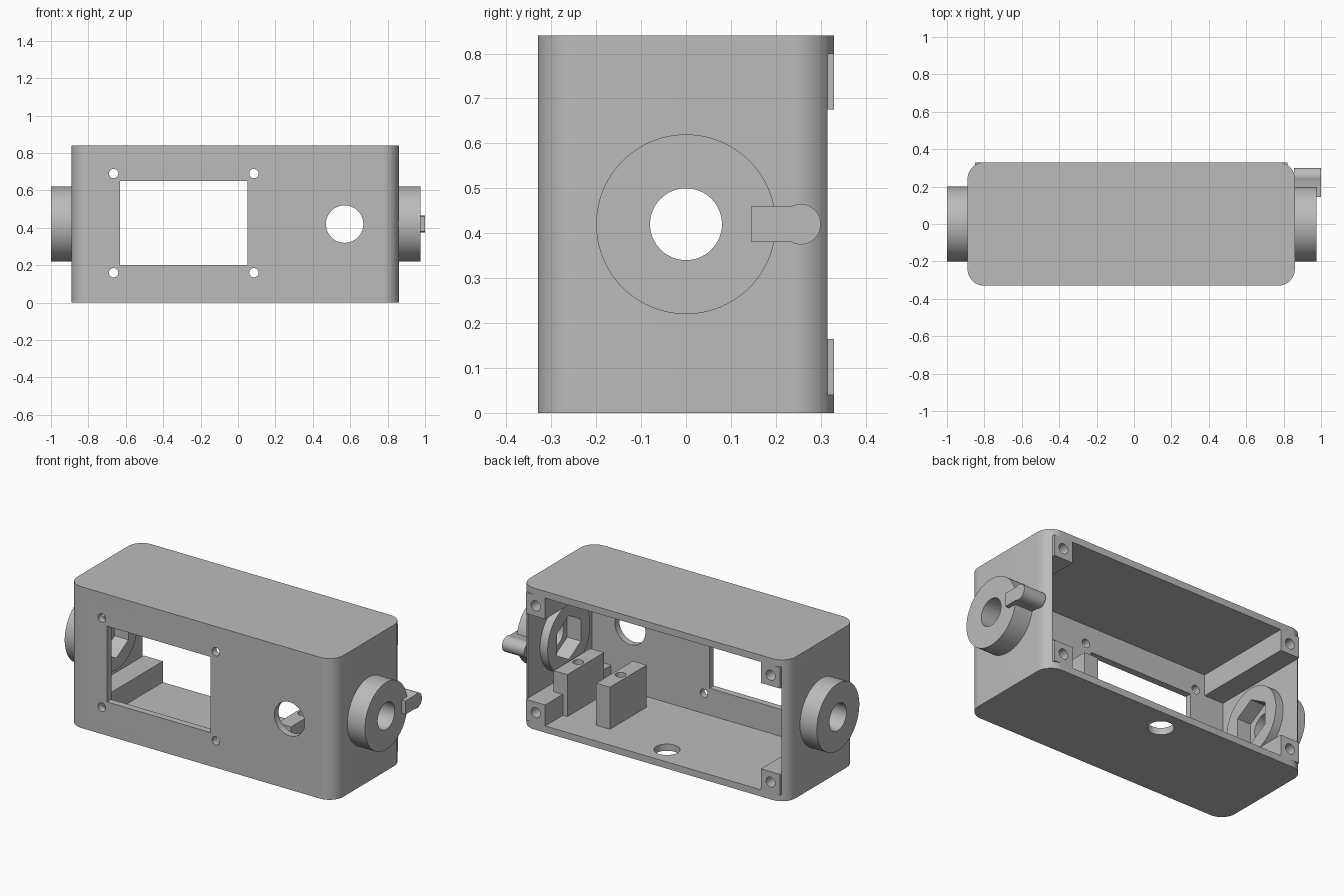
import bpy, bmesh, math
from mathutils import Vector

if "Cube" in bpy.data.objects:
    bpy.data.objects.remove(bpy.data.objects["Cube"])

grey = bpy.data.materials.new("plain_grey")
grey.diffuse_color = (0.5, 0.5, 0.5, 1)
grey.use_nodes = True
grey.node_tree.nodes["Principled BSDF"].inputs["Base Color"].default_value = grey.diffuse_color

CZ = 0.42                                   # centre height
AX = {'X': lambda p, q, t: (t, p, q),
      'Y': lambda p, q, t: (p, t, q),
      'Z': lambda p, q, t: (p, q, t)}


def circle(cx, cy, r, n=64, start=0.0, sweep=2 * math.pi):
    full = abs(sweep - 2 * math.pi) < 1e-6
    d = n if full else n - 1
    return [(cx + r * math.cos(start + sweep * i / d),
             cy + r * math.sin(start + sweep * i / d)) for i in range(n)]


def rect(x0, x1, y0, y1):
    return [(x0, y0), (x1, y0), (x1, y1), (x0, y1)]


def prism(name, pts, axis, a, b):
    """Extrude a 2D outline along an axis from a to b."""
    bm = bmesh.new()
    lo = [bm.verts.new(AX[axis](p, q, a)) for p, q in pts]
    hi = [bm.verts.new(AX[axis](p, q, b)) for p, q in pts]
    bm.faces.new(lo)
    bm.faces.new(hi)
    n = len(pts)
    for i in range(n):
        j = (i + 1) % n
        bm.faces.new((lo[i], lo[j], hi[j], hi[i]))
    bmesh.ops.recalc_face_normals(bm, faces=bm.faces)
    me = bpy.data.meshes.new(name)
    bm.to_mesh(me)
    bm.free()
    me.materials.append(grey)
    ob = bpy.data.objects.new(name, me)
    bpy.context.collection.objects.link(ob)
    return ob


def activate(ob):
    bpy.ops.object.select_all(action='DESELECT')
    ob.select_set(True)
    bpy.context.view_layer.objects.active = ob


def cut(ob, *outline):
    """Subtract a prism from an object."""
    tool = prism("cutter", *outline)
    tool.hide_render = True
    m = ob.modifiers.new("cut", 'BOOLEAN')
    m.operation, m.solver, m.object = 'DIFFERENCE', 'EXACT', tool
    activate(ob)
    bpy.ops.object.modifier_apply(modifier=m.name)
    bpy.data.objects.remove(tool)


parts = []

# case: rounded box, open at the back
x0, x1, y0, y1, r = -0.89, 0.86, -0.33, 0.33, 0.09
outline = []
for k, (cx, cy) in enumerate([(x1 - r, y1 - r), (x0 + r, y1 - r),
                              (x0 + r, y0 + r), (x1 - r, y0 + r)]):
    outline += circle(cx, cy, r, 13, k * math.pi / 2, math.pi / 2)
case = prism("case", outline, 'Z', 0, 0.84)
cut(case, rect(-0.85, 0.82, -0.29, 0.5), 'Z', 0.04, 0.80)

# front window, its screw holes, round button hole, floor hole
cut(case, rect(-0.63, 0.05, 0.2, 0.65), 'Y', -0.4, -0.2)
for x in (-0.665, 0.085):
    for z in (0.16, 0.69):
        cut(case, circle(x, z, 0.025, 32), 'Y', -0.4, -0.2)
cut(case, circle(0.57, CZ, 0.1), 'Y', -0.4, -0.2)
cut(case, circle(-0.015, 0.2, 0.07), 'Z', -0.1, 0.1)
parts.append(case)

# end bosses with bore and hexagonal nut pocket
for name, outer, inner, wall, s in (("right_boss", 0.975, 0.77, 0.86, 1),
                                    ("left_boss", -1.0, -0.80, -0.89, -1)):
    boss = prism(name, circle(0, CZ, 0.2, 96), 'X', *sorted((outer, inner)))
    bore = (circle(0, CZ, 0.08), 'X', *sorted((s * 0.6, s * 1.2)))
    pocket = (circle(0, CZ, 0.13, 6, math.pi / 2), 'X', *sorted((s * 0.65, wall)))
    for ob in (case, boss):
        cut(ob, *bore)
        cut(ob, *pocket)
    parts.append(boss)

# keyhole-shaped pointer on the right boss
a = math.asin(0.04 / 0.045)
key = [(0.145, CZ - 0.04)] + circle(0.255, CZ, 0.045, 33, -math.pi + a, 2 * (math.pi - a))
key.append((0.145, CZ + 0.04))
parts.append(prism("pointer", key, 'X', 0.855, 1.0))

# corner screw posts
for side, px0, px1 in (("left", -0.85, -0.725), ("right", 0.695, 0.82)):
    for level, z0, z1 in (("lower", 0.04, 0.165), ("upper", 0.675, 0.80)):
        post = prism(f"{level}_{side}_post", rect(px0, px1, z0, z1), 'Y', -0.29, 0.33)
        cut(post, circle((px0 + px1) / 2, (z0 + z1) / 2, 0.03, 32), 'Y', 0.1, 0.5)
        parts.append(post)

# two mounting blocks beside the button hole
for name, bx in (("inner_block", 0.43), ("outer_block", 0.71)):
    block = prism(name, rect(bx - 0.045, bx + 0.045, -0.18, 0.165), 'Z', 0.03, 0.29)
    cut(block, circle(bx, 0, 0.03, 32), 'Z', 0.12, 0.4)
    parts.append(block)

for ob in parts:
    activate(ob)
    bpy.ops.object.shade_smooth_by_angle(angle=math.radians(30))
